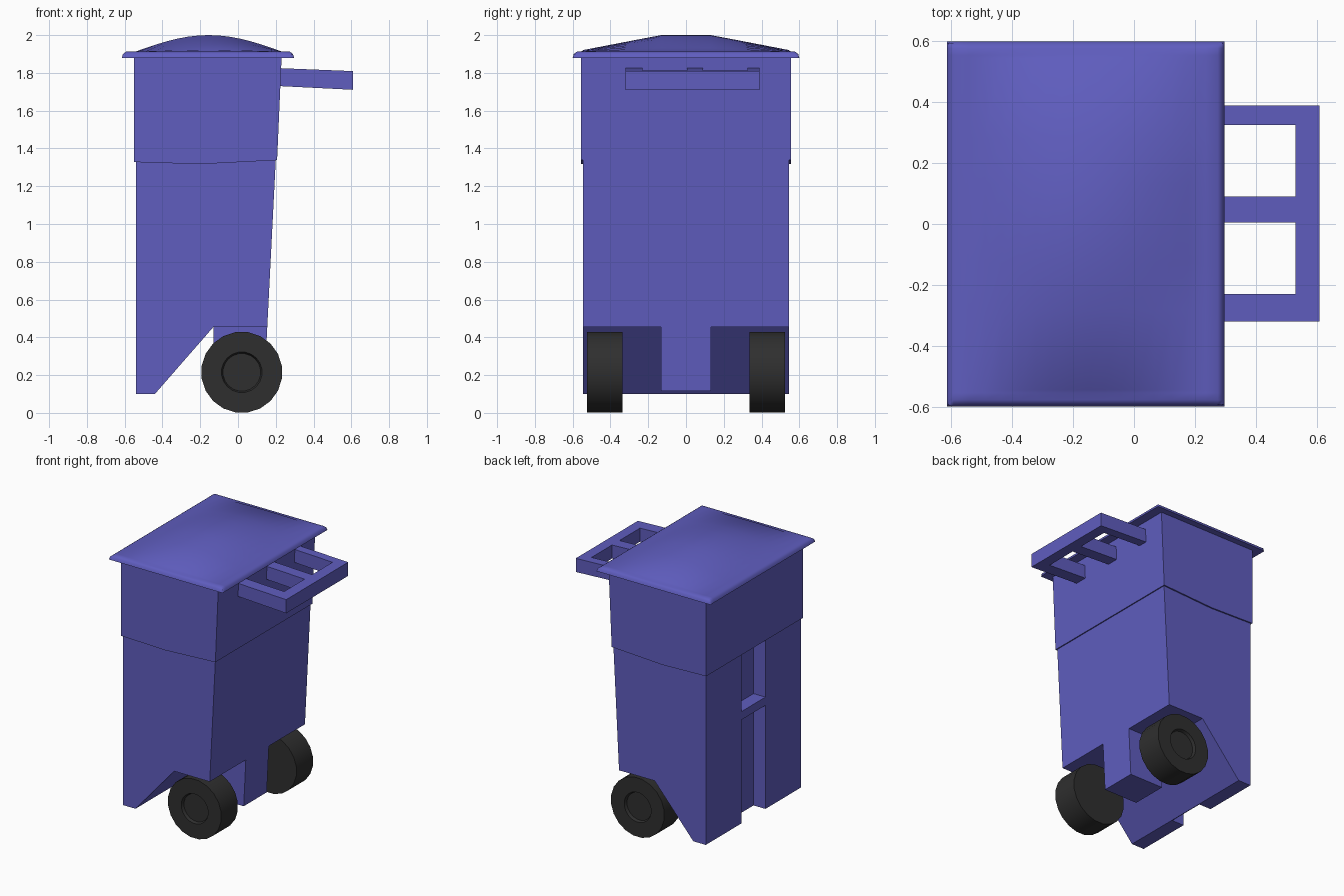
import bpy, bmesh, math

if "Cube" in bpy.data.objects:
    bpy.data.objects.remove(bpy.data.objects["Cube"])


def material(name, rgb):
    m = bpy.data.materials.new(name)
    m.diffuse_color = (*rgb, 1)
    m.use_nodes = True
    m.node_tree.nodes["Principled BSDF"].inputs["Base Color"].default_value = m.diffuse_color
    return m


BLUE = material("blue_plastic", (0.115, 0.11, 0.52))
BLACK = material("black_rubber", (0.028, 0.028, 0.028))


def finish(bm, name, mat, smooth=None):
    bmesh.ops.recalc_face_normals(bm, faces=bm.faces)
    me = bpy.data.meshes.new(name)
    bm.to_mesh(me)
    bm.free()
    me.materials.append(mat)
    ob = bpy.data.objects.new(name, me)
    bpy.context.collection.objects.link(ob)
    if smooth:
        bpy.ops.object.select_all(action='DESELECT')
        ob.select_set(True)
        bpy.context.view_layer.objects.active = ob
        bpy.ops.object.shade_smooth_by_angle(angle=math.radians(smooth))
    return ob


def prism(name, outline, lo, hi, mat=BLUE):
    """Join two copies of an outline; lo and hi place each 2D point in 3D."""
    bm = bmesh.new()
    a = [bm.verts.new(lo(*p)) for p in outline]
    b = [bm.verts.new(hi(*p)) for p in outline]
    bm.faces.new(a)
    bm.faces.new(b)
    for i in range(len(a)):
        j = (i + 1) % len(a)
        bm.faces.new((a[i], a[j], b[j], b[i]))
    return finish(bm, name, mat)


def slab(name, outline, y):
    """Side profile (x, z) extruded from -y to y."""
    return prism(name, outline, lambda u, v: (u, -y, v), lambda u, v: (u, y, v))


# Main body with sloping wheel cut-out
body = slab("body", [(-0.54, 0.10), (-0.44, 0.10), (-0.13, 0.455),
                     (0.155, 0.455), (0.201, 1.36), (-0.54, 1.36)], 0.545)

# Front groove, interrupted by a grab bar
for z0, z1 in ((0.0, 0.85), (0.91, 1.345)):
    cutter = slab("groove_cutter", [(-0.7, z0), (-0.445, z0), (-0.445, z1), (-0.7, z1)], 0.138)
    cutter.hide_render = True
    mod = body.modifiers.new("groove", 'BOOLEAN')
    mod.operation = 'DIFFERENCE'
    mod.solver = 'EXACT'
    mod.object = cutter
    bpy.context.view_layer.objects.active = body
    bpy.ops.object.modifier_apply(modifier=mod.name)
    bpy.data.objects.remove(cutter)

# Block between the wheels
slab("wheel_block", [(-0.13, 0.115), (0.138, 0.115), (0.155, 0.455), (-0.13, 0.455)], 0.132)

# Upper collar
slab("collar", [(-0.55, 1.328), (-0.2, 1.317), (0.207, 1.338),
                (0.231, 1.885), (-0.55, 1.885)], 0.555)

# Handle: comb outline (x, y) with a slight downward tilt
comb = [(0.61, -0.32), (0.61, 0.39), (0.2, 0.39), (0.2, 0.325), (0.53, 0.325), (0.53, 0.09),
        (0.2, 0.09), (0.2, 0.005), (0.53, 0.005), (0.53, -0.23), (0.2, -0.23), (0.2, -0.32)]
prism("handle", comb,
      lambda x, y: (x, y, 1.73 - 0.05 * (x - 0.22)),
      lambda x, y: (x, y, 1.825 - 0.04 * (x - 0.22)))

# Lid: rounded rim rising into a dome
X0, X1, Y1 = -0.615, 0.297, 0.60
RIM = ((0, 1.88), (0.006, 1.90), (0.022, 1.912))
DOME_Y = ((0.13, 1.0), (0.28, 0.68), (0.545, 0.1), (0.555, 0.0))
N = 14


def rim_height(d):
    return next(z for r, z in reversed(RIM) if d >= r - 1e-6)


dome_x = [(-0.545 + 0.78 * i / N, math.sin(math.pi * i / N)) for i in range(N + 1)]
xs = [(X0 + d, 0) for d, _ in RIM] + dome_x + [(X1 - d, 0) for d, _ in reversed(RIM)]
half = list(DOME_Y) + [(Y1 - d, 0) for d, _ in reversed(RIM)]
ys = [(-y, f) for y, f in reversed(half)] + half
bm = bmesh.new()
grid = [[bm.verts.new((x, y, rim_height(min(x - X0, X1 - x, Y1 - abs(y))) + 0.088 * fx * fy))
         for y, fy in ys] for x, fx in xs]
for c0, c1 in zip(grid, grid[1:]):
    for j in range(len(ys) - 1):
        bm.faces.new((c0[j], c1[j], c1[j + 1], c0[j + 1]))
border = [c[0] for c in grid] + grid[-1][1:-1] + [c[-1] for c in reversed(grid)] + grid[0][-2:0:-1]
bm.faces.new(border)
finish(bm, "lid", BLUE, 45)

# Wheels: lathed section (radius, y) with a recessed hub on the outside
SEG = 20
SECTION = ((0.215, 0.335), (0.215, 0.525), (0.108, 0.525), (0.100, 0.505))
for side, name in ((-1, "wheel_left"), (1, "wheel_right")):
    bm = bmesh.new()
    rings = [[bm.verts.new((0.02 + r * math.sin(2 * math.pi * (k + 0.5) / SEG), side * y,
                            0.215 + r * math.cos(2 * math.pi * (k + 0.5) / SEG)))
              for k in range(SEG)] for r, y in SECTION]
    for a, b in zip(rings, rings[1:]):
        for k in range(SEG):
            n = (k + 1) % SEG
            bm.faces.new((a[k], a[n], b[n], b[k]))
    bm.faces.new(rings[0])
    bm.faces.new(rings[-1])
    finish(bm, name, BLACK, 30)
